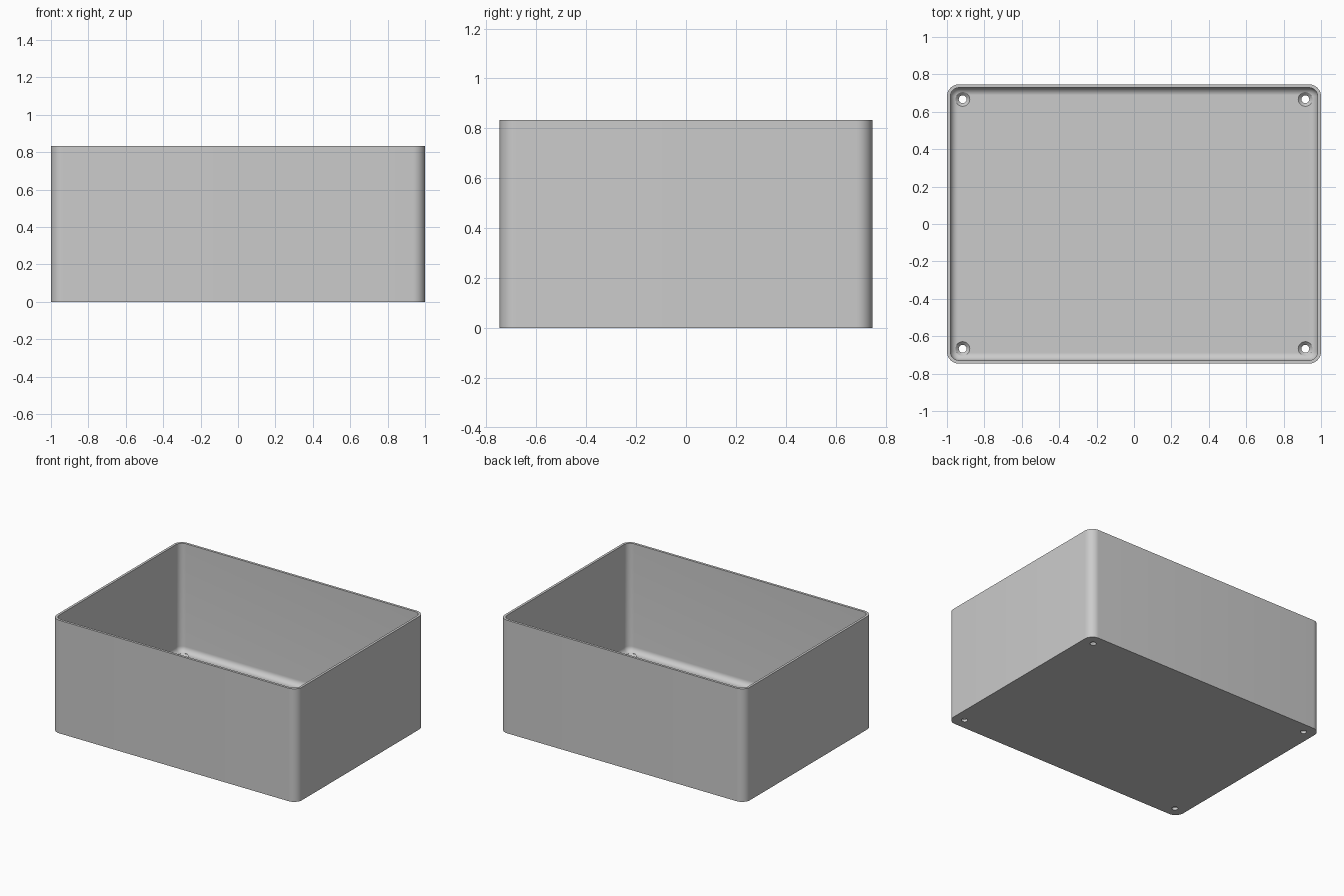
import bpy, bmesh, math

cube = bpy.data.objects.get("Cube")
if cube:
    bpy.data.objects.remove(cube, do_unlink=True)

HALF_X, HALF_Y, HEIGHT = 1.0, 0.747, 0.833
CORNER, WALL, FLOOR, FILLET = 0.065, 0.018, 0.035, 0.04
HOLE_X, HOLE_Y, HOLE_R, SINK_R = 0.916, 0.667, 0.021, 0.038

grey = bpy.data.materials.new("light grey")
grey.use_nodes = True
grey.diffuse_color = (0.6, 0.6, 0.6, 1)
grey.node_tree.nodes["Principled BSDF"].inputs["Base Color"].default_value = grey.diffuse_color


def make_object(name, bm):
    bmesh.ops.recalc_face_normals(bm, faces=bm.faces)
    mesh = bpy.data.meshes.new(name)
    bm.to_mesh(mesh)
    bm.free()
    mesh.materials.append(grey)
    obj = bpy.data.objects.new(name, mesh)
    bpy.context.collection.objects.link(obj)
    return obj


def loft(name, rings):
    """Skin a list of point rings and cap both ends."""
    bm = bmesh.new()
    loops = [[bm.verts.new(p) for p in ring] for ring in rings]
    n = len(loops[0])
    for a, b in zip(loops, loops[1:]):
        for i in range(n):
            j = (i + 1) % n
            bm.faces.new((a[i], a[j], b[j], b[i]))
    bm.faces.new(loops[0])
    bm.faces.new(loops[-1])
    return make_object(name, bm)


def rounded_rect(inset, z, steps=10):
    r = max(CORNER - inset, 0.004)
    cx, cy = HALF_X - inset - r, HALF_Y - inset - r
    points = []
    for k, (sx, sy) in enumerate(((1, 1), (-1, 1), (-1, -1), (1, -1))):
        for i in range(steps + 1):
            a = math.pi / 2 * (k + i / steps)
            points.append((sx * cx + r * math.cos(a), sy * cy + r * math.sin(a), z))
    return points


def circle(x, y, r, z, n=32):
    return [(x + r * math.cos(2 * math.pi * i / n),
             y + r * math.sin(2 * math.pi * i / n), z) for i in range(n)]


# Open tray: outer wall, rim, inner wall, then a rounded run into the floor
rings = [rounded_rect(0, 0), rounded_rect(0, HEIGHT), rounded_rect(WALL, HEIGHT)]
for i in range(9):
    a = math.pi / 2 * i / 8
    rings.append(rounded_rect(WALL + FILLET * (1 - math.cos(a)),
                              FLOOR + FILLET * (1 - math.sin(a))))
box = loft("open_box", rings)

# Countersunk screw holes in the four floor corners
bpy.context.view_layer.objects.active = box
for sx in (-1, 1):
    for sy in (-1, 1):
        x, y = sx * HOLE_X, sy * HOLE_Y
        cutter = loft("hole_cutter", [
            circle(x, y, HOLE_R, -0.05),
            circle(x, y, HOLE_R, FLOOR - (SINK_R - HOLE_R)),
            circle(x, y, SINK_R, FLOOR),
            circle(x, y, SINK_R, FLOOR + 0.08)])
        cutter.hide_render = True
        cut = box.modifiers.new("screw_hole", 'BOOLEAN')
        cut.operation = 'DIFFERENCE'
        cut.solver = 'EXACT'
        cut.object = cutter
        bpy.ops.object.modifier_apply(modifier=cut.name)
        bpy.data.objects.remove(cutter, do_unlink=True)

# Smooth corners and fillets, crisp rim and hole edges
box.select_set(True)
bpy.ops.object.shade_smooth_by_angle(angle=math.radians(30))
